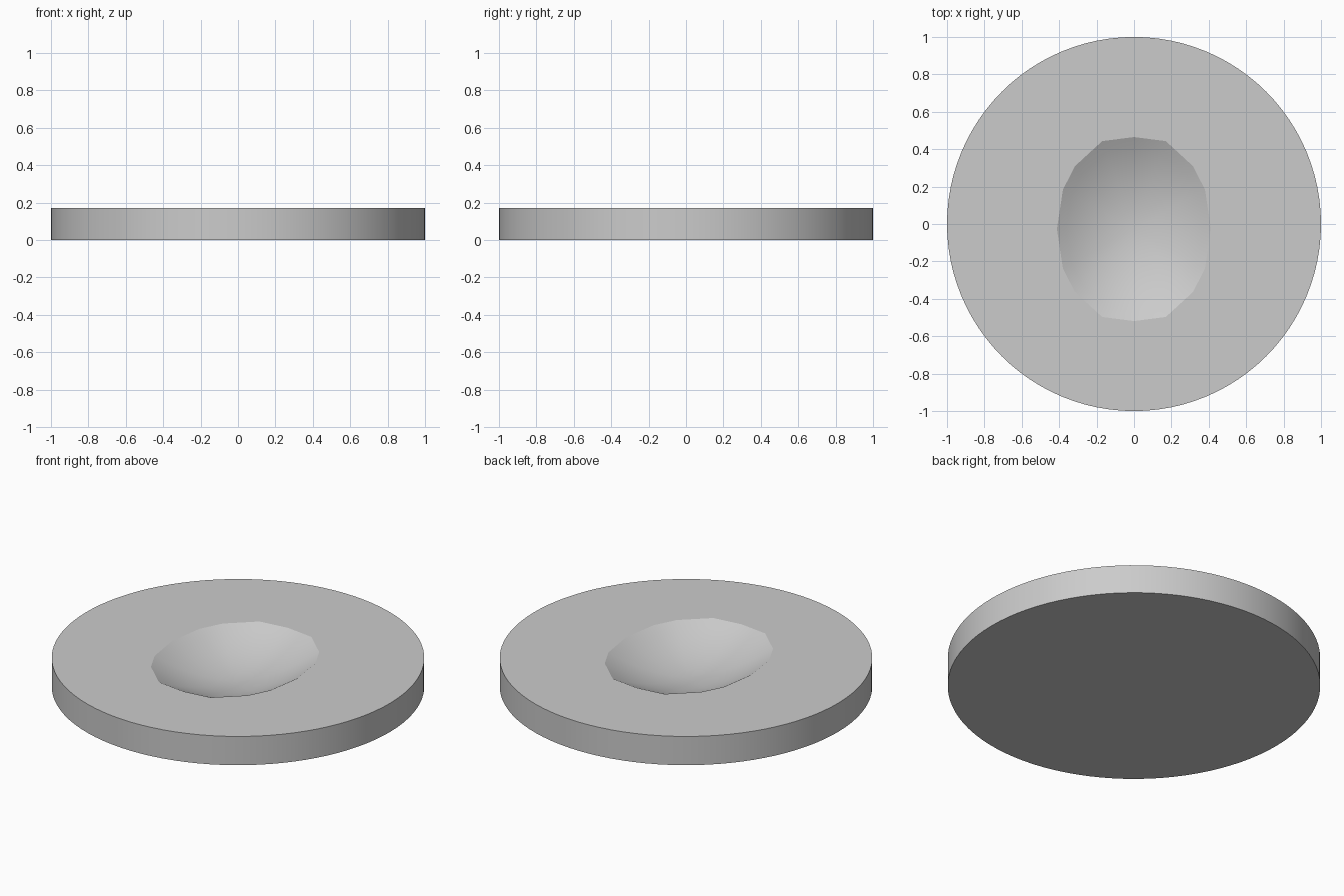
import bpy, bmesh, math

cube = bpy.data.objects.get("Cube")
if cube:
    bpy.data.objects.remove(cube, do_unlink=True)

HEIGHT, DEPTH, CENTRE_Y, SIDES = 0.17, 0.13, -0.027, 96

grey = bpy.data.materials.new("light_grey")
grey.use_nodes = True
colour = (0.6, 0.6, 0.6, 1)
grey.diffuse_color = colour
grey.node_tree.nodes["Principled BSDF"].inputs["Base Color"].default_value = colour

bm = bmesh.new()


def ring(points, z):
    return [bm.verts.new((x, y, z)) for x, y in points]


def loft(a, b):
    n = len(a)
    for i in range(n):
        bm.faces.new((a[i], a[(i + 1) % n], b[(i + 1) % n], b[i]))


def loop_edges(loop):
    pairs = zip(loop, loop[1:] + loop[:1])
    return [bm.edges.get(p) for p in pairs]


# Round base: flat underside and outer wall
circle = [(math.cos(math.tau * i / SIDES), math.sin(math.tau * i / SIDES))
          for i in range(SIDES)]
bottom, top = ring(circle, 0), ring(circle, HEIGHT)
bm.faces.new(bottom)
loft(bottom, top)

# Oval rim: one quarter, mirrored to sixteen sides
quarter = [(0.412, 0), (0.38, 0.21), (0.316, 0.336), (0.17, 0.47)]
half = quarter + [(0, 0.492)] + [(-x, y) for x, y in quarter[:0:-1]]
outline = half + [(-x, -y) for x, y in half]

# Shallow curved hollow
previous = rim = None
for t in (1, 0.88, 0.74, 0.58, 0.4, 0.2):
    current = ring([(x * t, y * t + CENTRE_Y) for x, y in outline],
                   HEIGHT - DEPTH * (1 - t * t))
    if previous:
        loft(previous, current)
    else:
        rim = current
    previous = current
low = bm.verts.new((0, CENTRE_Y, HEIGHT - DEPTH))
for a, b in zip(previous, previous[1:] + previous[:1]):
    bm.faces.new((a, b, low))

# Flat top between the outer edge and the rim
bmesh.ops.triangle_fill(bm, use_beauty=True,
                        edges=loop_edges(top) + loop_edges(rim))
bmesh.ops.recalc_face_normals(bm, faces=bm.faces)

mesh = bpy.data.meshes.new("hollowed_disc")
bm.to_mesh(mesh)
bm.free()
mesh.materials.append(grey)
disc = bpy.data.objects.new("hollowed_disc", mesh)
bpy.context.collection.objects.link(disc)

# Smooth wall and hollow, with crisp rims
bpy.ops.object.select_all(action="DESELECT")
disc.select_set(True)
bpy.context.view_layer.objects.active = disc
bpy.ops.object.shade_smooth_by_angle(angle=math.radians(24))
